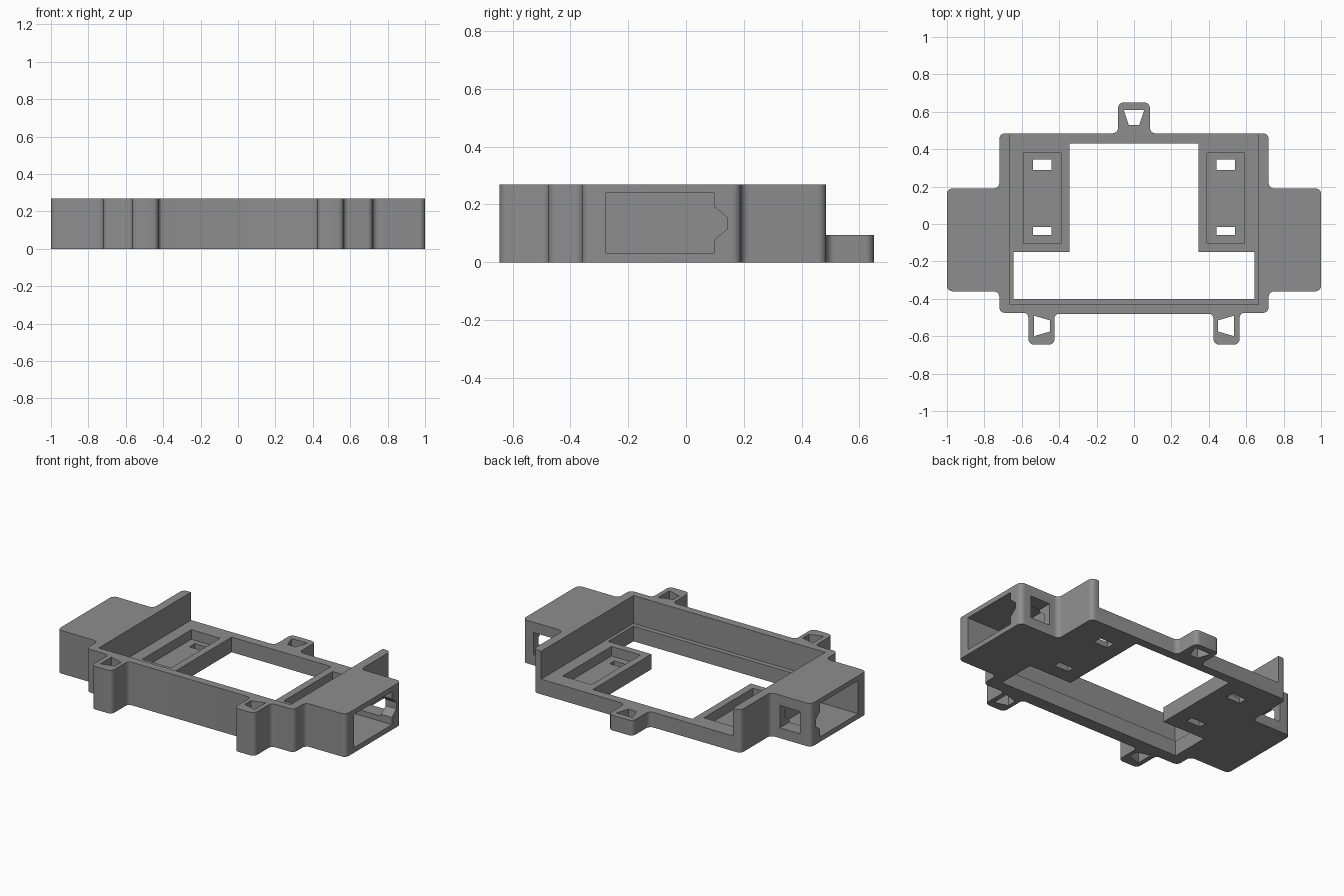
import bpy, bmesh, math
from mathutils import Vector

if "Cube" in bpy.data.objects:
    bpy.data.objects.remove(bpy.data.objects["Cube"])

H, BASE = 0.27, 0.095          # full height, floor plate height

grey = bpy.data.materials.new("mid grey")
grey.diffuse_color = (0.27, 0.27, 0.27, 1)
grey.use_nodes = True
grey.node_tree.nodes["Principled BSDF"].inputs["Base Color"].default_value = grey.diffuse_color


def rounded(points, steps=6):
    """Round each (x, y, radius) corner of an outline with an arc."""
    out, n = [], len(points)
    for i, (x, y, r) in enumerate(points):
        p = Vector((x, y))
        if r == 0:
            out.append(p)
            continue
        a = (Vector(points[i - 1][:2]) - p).normalized()
        b = (Vector(points[(i + 1) % n][:2]) - p).normalized()
        half = a.angle(b) / 2
        centre = p + (a + b).normalized() * r / math.sin(half)
        start = p + a * r / math.tan(half) - centre
        end = p + b * r / math.tan(half) - centre
        sweep = end.angle_signed(start)
        for k in range(steps + 1):
            t = sweep * k / steps
            c, s = math.cos(t), math.sin(t)
            out.append(centre + Vector((start.x * c - start.y * s,
                                        start.x * s + start.y * c)))
    return out


def prism(name, profile, lo, hi, axis="z"):
    """Extrude a closed profile along z (xy profile) or x (yz profile)."""
    bm = bmesh.new()
    place = (lambda p, d: (p[0], p[1], d)) if axis == "z" else (lambda p, d: (d, p[0], p[1]))
    face = bm.faces.new([bm.verts.new(place(p, lo)) for p in profile])
    res = bmesh.ops.extrude_face_region(bm, geom=[face])
    move = (0, 0, hi - lo) if axis == "z" else (hi - lo, 0, 0)
    bmesh.ops.translate(bm, vec=move, verts=[v for v in res["geom"] if isinstance(v, bmesh.types.BMVert)])
    bmesh.ops.recalc_face_normals(bm, faces=bm.faces)
    me = bpy.data.meshes.new(name)
    bm.to_mesh(me)
    bm.free()
    ob = bpy.data.objects.new(name, me)
    bpy.context.collection.objects.link(ob)
    return ob


def rect(x0, x1, y0, y1):
    return [(x0, y0), (x1, y0), (x1, y1), (x0, y1)]


# Outline of the right half, from front centre to back centre
half = [(0.425, -0.48, 0.025), (0.425, -0.645, 0.03), (0.565, -0.645, 0.03),
        (0.565, -0.475, 0.025), (0.72, -0.475, 0.03), (0.72, -0.36, 0.03),
        (1.0, -0.36, 0.03), (1.0, 0.19, 0.03), (0.72, 0.19, 0.03),
        (0.72, 0.485, 0.03), (0.085, 0.485, 0.03), (0.085, 0.65, 0.03)]
outline = half + [(-x, y, r) for x, y, r in reversed(half)]
frame = prism("mounting_frame", rounded(outline), 0, H)
frame.data.materials.append(grey)

# Tray space, open to the back, then the floor openings and the back lug hole
cutters = [
    prism("tray_cut", rect(-0.665, 0.665, -0.43, 0.8), BASE, 0.5),
    prism("centre_opening", [(-0.645, -0.40), (0.645, -0.40), (0.645, -0.15), (0.345, -0.15),
                             (0.345, 0.43), (-0.345, 0.43), (-0.345, -0.15), (-0.645, -0.15)], -0.1, 0.4),
    prism("back_lug_hole", [(-0.028, 0.53), (0.028, 0.53), (0.055, 0.61), (-0.055, 0.61)], -0.1, 0.4),
]

for s in (-1, 1):
    def sx(pts):
        return [(s * x, y) for x, y in pts]
    cutters += [
        # recessed floor pocket with two slots
        prism("pocket", sx(rect(0.39, 0.59, -0.105, 0.38)), 0.035, 0.2),
        prism("rear_slot", sx(rect(0.44, 0.54, 0.29, 0.345)), -0.1, 0.2),
        prism("front_slot", sx(rect(0.44, 0.54, -0.06, -0.015)), -0.1, 0.2),
        # tapered hole in the front lug
        prism("front_lug_hole", sx([(0.45, -0.575), (0.535, -0.60), (0.535, -0.49), (0.45, -0.515)]), -0.1, 0.4),
        # side socket with bevelled notch, and the window behind it
        prism("socket", [(-0.278, 0.032), (0.098, 0.032), (0.098, 0.078), (0.142, 0.115), (0.142, 0.155),
                         (0.098, 0.193), (0.098, 0.24), (-0.278, 0.24)], s * 0.72, s * 1.1, "x"),
        prism("socket_window", sx(rect(0.785, 0.925, 0.05, 0.3)), 0.065, 0.205),
    ]

# Cut every opening out of the frame
bpy.context.view_layer.objects.active = frame
frame.select_set(True)
for c in cutters:
    c.hide_render = True
    mod = frame.modifiers.new(c.name, "BOOLEAN")
    mod.operation, mod.solver, mod.object = "DIFFERENCE", "EXACT", c
    bpy.ops.object.modifier_apply(modifier=mod.name)
    bpy.data.objects.remove(c, do_unlink=True)

bpy.ops.object.shade_smooth_by_angle(angle=math.radians(30))
